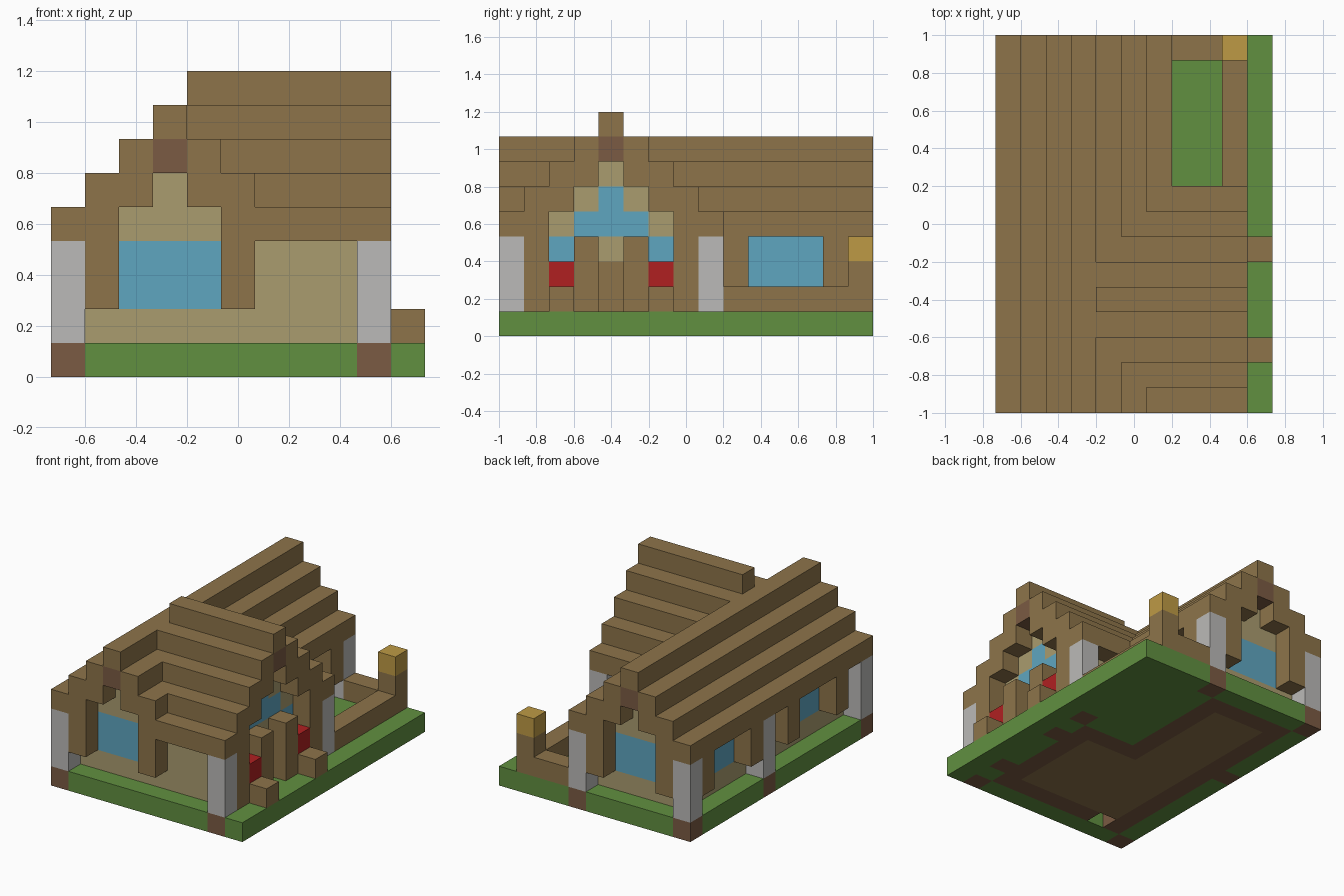
import bpy, bmesh
from mathutils import Vector

if "Cube" in bpy.data.objects:
    bpy.data.objects.remove(bpy.data.objects["Cube"])

U = 2 / 15                      # size of one block
NX, NY = 11, 15                 # plot size in blocks


def material(name, hex_code):
    def linear(c):
        c /= 255
        return c / 12.92 if c < 0.04045 else ((c + 0.055) / 1.055) ** 2.4
    rgba = [linear(c) for c in bytes.fromhex(hex_code)] + [1]
    mat = bpy.data.materials.new(name)
    mat.use_nodes = True
    mat.diffuse_color = rgba
    mat.node_tree.nodes["Principled BSDF"].inputs["Base Color"].default_value = rgba
    return mat


grass = material("grass green", "619040")
plank = material("plank brown", "8D744A")
log = material("log brown", "7B5B43")
tan = material("wall tan", "AA9C6F")
white = material("post white", "BBBAB8")
glass = material("glass blue", "5FA6C0")
red = material("flower red", "B02021")
gold = material("lamp gold", "BE9A45")

blocks = {}                     # block position -> part name
parts = {}                      # part name -> material


def fill(part, mat, x, y, z):
    """Fill inclusive block ranges; later parts replace earlier ones."""
    parts[part] = mat
    spans = [(s, s) if isinstance(s, int) else s for s in (x, y, z)]
    (x0, x1), (y0, y1), (z0, z1) = spans
    for i in range(x0, x1 + 1):
        for j in range(y0, y1 + 1):
            for k in range(z0, z1 + 1):
                blocks[i, j, k] = part


# Ground, foundation and floor
fill("lawn", grass, (0, 10), (0, 14), 0)
fill("foundation", log, (1, 8), (1, 7), 0)
fill("foundation", log, (1, 5), (7, 13), 0)
fill("floor", plank, (2, 7), (2, 6), 0)
fill("floor", plank, (2, 4), (6, 12), 0)
del blocks[2, 1, 0]

# Walls
for y in (1, 13):
    fill("walls", tan, (1, 5), y, (1, 4))
    fill("walls", tan, 3, y, 5)
for y in (1, 7):
    fill("walls", tan, (5, 8), y, (1, 3))
fill("walls", tan, 1, (1, 13), (1, 4))
fill("walls", tan, 5, (8, 13), (1, 4))
fill("walls", tan, 8, (1, 7), (1, 4))
fill("walls", tan, 8, (3, 5), 5)
fill("walls", tan, 8, 4, 6)

# Windows and door
for y in (1, 13):
    fill("windows", glass, (2, 4), y, (2, 3))
fill("windows", glass, 1, (3, 5), (2, 3))
fill("windows", glass, 1, (10, 12), (2, 3))
fill("windows", glass, 5, (10, 12), (2, 3))
fill("porch_window", glass, 8, (3, 5), 4)
fill("porch_window", glass, 8, 4, 5)
for y in (2, 6):
    fill("porch_window", glass, 8, y, 3)
fill("door", plank, 8, 4, (1, 2))

# Main stepped roof along y, then the cross roof along x
for step in range(4):
    low = 4 if step == 0 else step + 3
    for x in (step, 6 - step):
        fill("main_roof", plank, x, (0, 14), (low, step + 4))
for step in range(5):
    low = 4 if step == 0 else step + 3
    for y in (step, 8 - step):
        fill("cross_roof", plank, (max(4, 6 - step), 9), y, (low, step + 4))
fill("main_ridge_beam", log, 3, (0, 14), 6)
fill("cross_ridge_beam", log, (5, 9), 4, 7)

# Posts with log footings
for x, y in ((0, 0), (9, 0), (0, 8), (9, 8), (0, 14), (6, 14)):
    fill("post_footings", log, x, y, 0)
    fill("posts", white, x, y, (1, 3))

# Hanging eave brackets beside the windows
for x in (1, 5):
    for y in (0, 14):
        fill("eave_brackets", plank, x, y, (2, 3))
for y in (2, 6, 9, 13):
    fill("eave_brackets", plank, 0, y, (2, 3))
for y in (9, 13):
    fill("eave_brackets", plank, 6, y, (2, 3))
for x in (1, 5):
    for y in (0, 14):
        fill("eave_brackets", plank, x, y, 4)

# Porch columns, planters and flowers
for y in (1, 3, 5, 7):
    fill("porch_columns", plank, 9, y, (1, 3))
for y in (2, 6):
    fill("planter_soil", log, 9, y, 0)
    fill("planter_boxes", plank, (9, 10), y, 1)
    fill("flowers", red, 9, y, 2)

# Garden fence and lamp
fill("fence", plank, 9, (9, 14), 1)
fill("fence", plank, (7, 9), 14, 1)
fill("lamp_post", plank, 9, 14, (1, 2))
fill("lamp", gold, 9, 14, 3)


def block_faces(pos):
    """Corner loops of the exposed sides of a block, wound outwards."""
    for axis in range(3):
        for side in (0, 1):
            near = list(pos)
            near[axis] += 1 if side else -1
            if tuple(near) in blocks:
                continue
            u, v = (axis + 1) % 3, (axis + 2) % 3
            ring = ((0, 0), (1, 0), (1, 1), (0, 1))
            corners = []
            for a, b in (ring if side else ring[::-1]):
                c = list(pos)
                c[axis] += side
                c[u] += a
                c[v] += b
                corners.append(tuple(c))
            yield corners


# Turn each part into one clean mesh of exposed faces
for part, mat in parts.items():
    bm = bmesh.new()
    verts = {}
    for pos in [p for p, name in blocks.items() if name == part]:
        for corners in block_faces(pos):
            for c in corners:
                if c not in verts:
                    offset = Vector((NX / 2, NY / 2, 0))
                    verts[c] = bm.verts.new((Vector(c) - offset) * U)
            bm.faces.new([verts[c] for c in corners])
    if not bm.faces:
        bm.free()
        continue
    bmesh.ops.dissolve_limit(bm, angle_limit=0.01, verts=bm.verts[:], edges=bm.edges[:])
    mesh = bpy.data.meshes.new(part)
    bm.to_mesh(mesh)
    bm.free()
    mesh.materials.append(mat)
    bpy.context.scene.collection.objects.link(bpy.data.objects.new(part, mesh))
